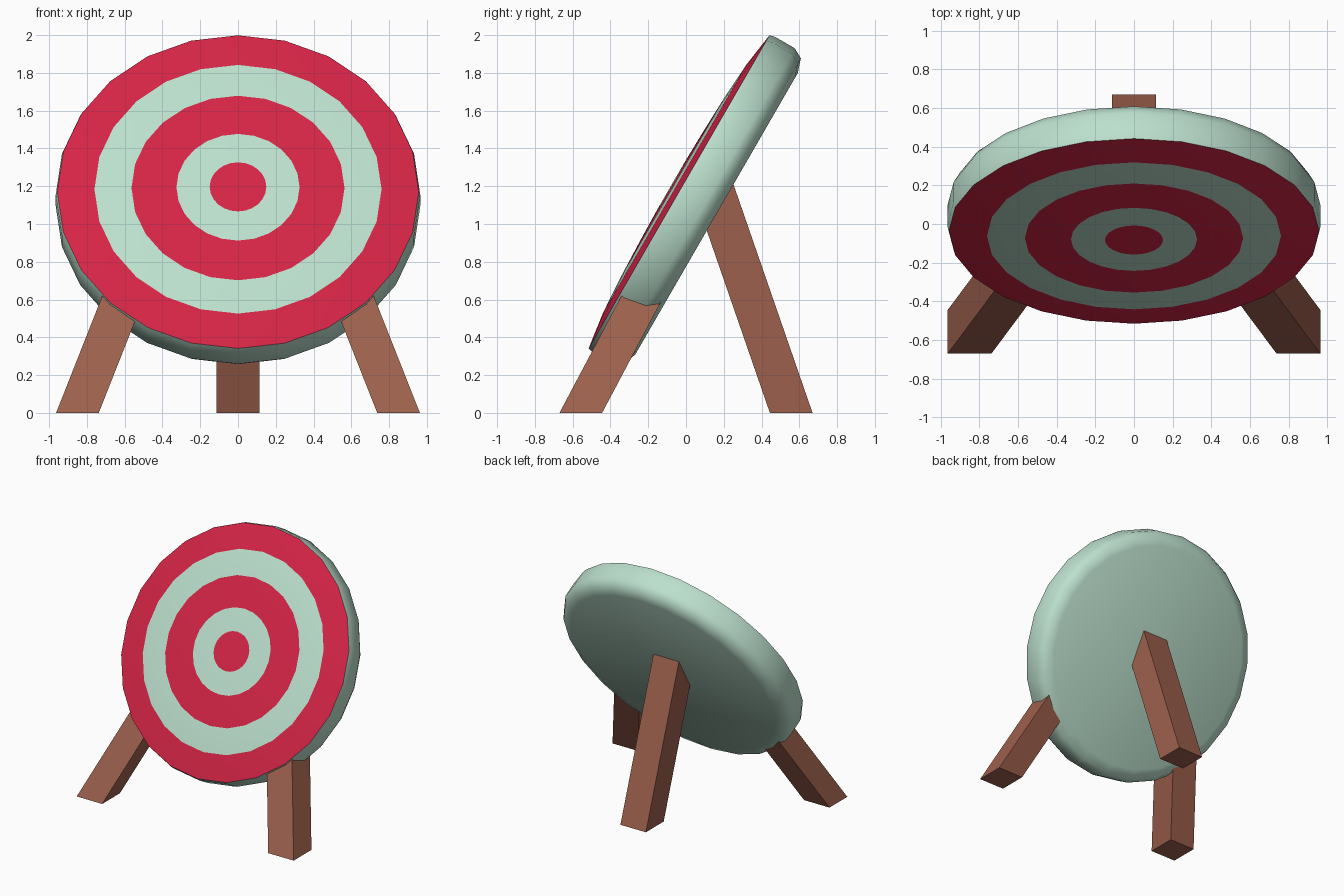
import bpy, bmesh, math
from mathutils import Matrix

if "Cube" in bpy.data.objects:
    bpy.data.objects.remove(bpy.data.objects["Cube"])


def material(name, rgb):
    m = bpy.data.materials.new(name)
    m.diffuse_color = (*rgb, 1)
    m.use_nodes = True
    m.node_tree.nodes["Principled BSDF"].inputs["Base Color"].default_value = m.diffuse_color
    return m


green = material("pale green", (0.50, 0.74, 0.61))
red = material("target red", (0.66, 0.018, 0.06))
brown = material("brown wood", (0.34, 0.118, 0.074))


def make_object(name, bm, mats):
    bmesh.ops.recalc_face_normals(bm, faces=bm.faces)
    me = bpy.data.meshes.new(name)
    bm.to_mesh(me)
    bm.free()
    for m in mats:
        me.materials.append(m)
    ob = bpy.data.objects.new(name, me)
    bpy.context.collection.objects.link(ob)
    return ob


# Target board: lathe profile (radius, height along axis, material of next band)
SIDES = 24
profile = [(0.86, -0.23, 0), (0.935, -0.205, 0), (0.965, -0.15, 0),
           (0.965, -0.03, 0), (0.957, 0.0, 1), (0.76, 0.028, 0),
           (0.564, 0.041, 1), (0.326, 0.049, 0), (0.15, 0.053, 1)]
bm = bmesh.new()
rings = []
for r, h, _ in profile:
    rings.append([bm.verts.new((r * math.sin(2 * math.pi * i / SIDES),
                                r * math.cos(2 * math.pi * i / SIDES), h))
                  for i in range(SIDES)])
bm.faces.new(rings[0])
bm.faces.new(rings[-1]).material_index = 1
for k in range(len(rings) - 1):
    a, b = rings[k], rings[k + 1]
    for i in range(SIDES):
        j = (i + 1) % SIDES
        bm.faces.new((a[i], a[j], b[j], b[i])).material_index = profile[k][2]
# Lean the board back by 30 degrees
bm.transform(Matrix.Translation((0, -0.037, 1.17)) @ Matrix.Rotation(math.radians(60), 4, 'X'))
board = make_object("target_board", bm, [green, red])
bpy.context.view_layer.objects.active = board
board.select_set(True)
bpy.ops.object.shade_smooth_by_angle(angle=math.radians(50))
board.select_set(False)


# Legs: slanted square posts cut level at the ground
def leg(name, x, y, height, slope_x, slope_y, w=0.113):
    bm = bmesh.new()
    bmesh.ops.create_cube(bm, size=1)
    for v in bm.verts:
        z = (v.co.z + 0.5) * height
        v.co = (x + v.co.x * 2 * w + slope_x * z, y + v.co.y * 2 * w + slope_y * z, z)
    make_object(name, bm, [brown])


for side, label in ((-1, "left"), (1, "right")):
    leg("front_leg_" + label, side * 0.85, -0.557, 0.75, -side * 0.395, 0.53)
leg("rear_leg", 0, 0.557, 1.23, 0, -0.346)
